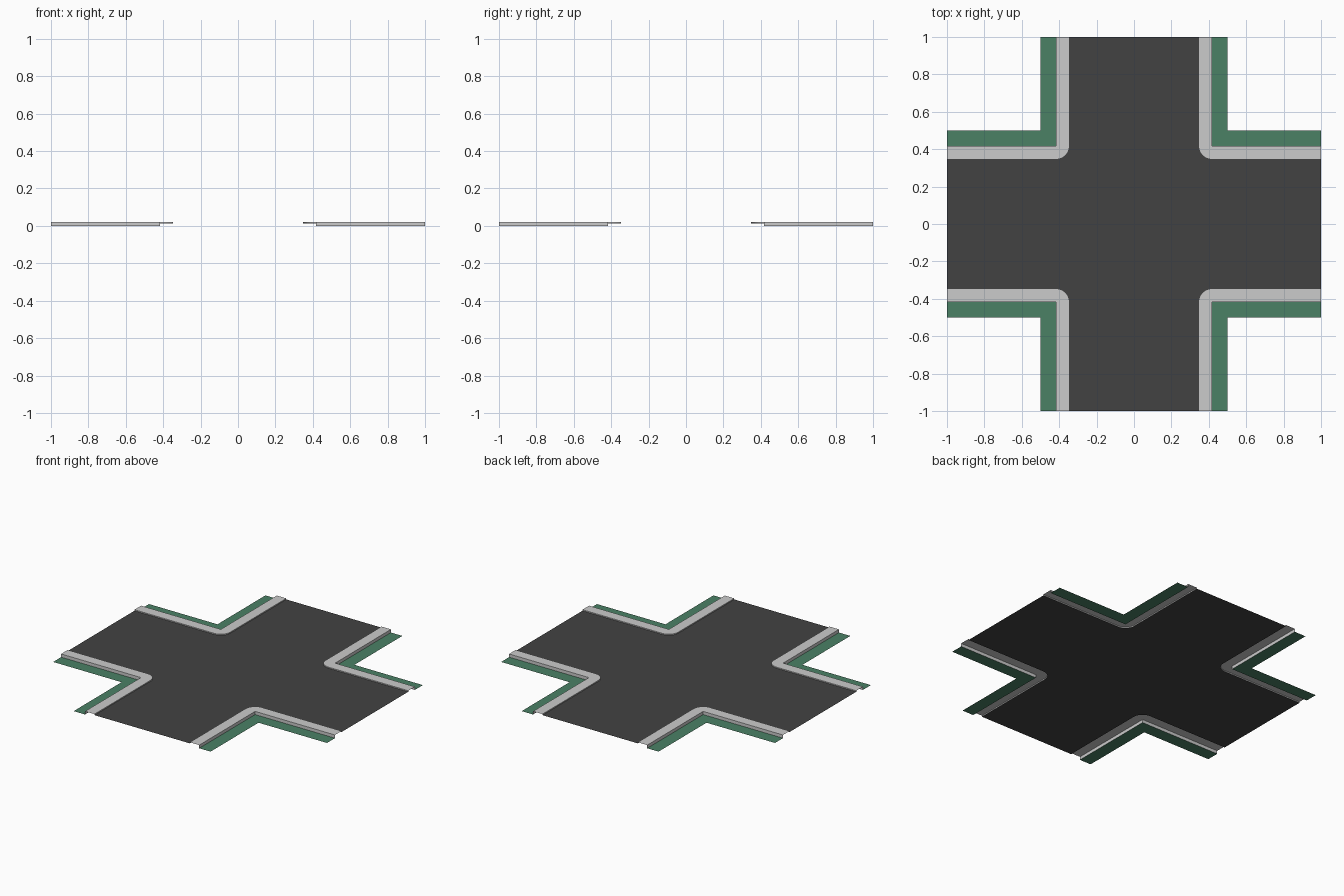
import bpy, bmesh, math

if "Cube" in bpy.data.objects:
    bpy.data.objects.remove(bpy.data.objects["Cube"])

# Main dimensions
ROAD, CURB, VERGE, END = 0.348, 0.417, 0.5, 1.0
Z_ROAD, Z_TOP = 0.014, 0.021
SEGMENTS = 10


def material(name, color):
    m = bpy.data.materials.new(name)
    m.diffuse_color = color
    m.use_nodes = True
    m.node_tree.nodes["Principled BSDF"].inputs["Base Color"].default_value = m.diffuse_color
    return m


def build(name, faces, mat=None):
    """Make an object from a list of polygons, welding shared points."""
    bm = bmesh.new()
    for f in faces:
        bm.faces.new([bm.verts.new(p) for p in f])
    bmesh.ops.remove_doubles(bm, verts=bm.verts, dist=1e-6)
    me = bpy.data.meshes.new(name)
    bm.to_mesh(me)
    bm.free()
    ob = bpy.data.objects.new(name, me)
    bpy.context.collection.objects.link(ob)
    if mat:
        me.materials.append(mat)
    return ob


def turn(p, k):
    """Rotate a 2D point by k quarter turns."""
    x, y = p
    for _ in range(k):
        x, y = -y, x
    return x, y


def strip(a, b, za, zb):
    """Quads between two matching paths."""
    return [[(*a[i], za), (*a[i + 1], za), (*b[i + 1], zb), (*b[i], zb)]
            for i in range(len(a) - 1)]


asphalt = material("asphalt", (0.055, 0.055, 0.055, 1))
concrete = material("concrete", (0.62, 0.63, 0.65, 1))
grass = material("grass", (0.07, 0.22, 0.13, 1))

# Rounded road edge and sharp outer edges of one corner
r = CURB - ROAD
arc = [(CURB + r * math.cos(a), CURB + r * math.sin(a))
       for a in (1.5 * math.pi - 0.5 * math.pi * i / SEGMENTS
                 for i in range(SEGMENTS + 1))]
edge = [(END, ROAD)] + arc + [(ROAD, END)]
back = [(END, CURB)] + [(CURB, CURB)] * len(arc) + [(CURB, END)]
back3 = [(END, CURB), (CURB, CURB), (CURB, END)]
verge3 = [(END, VERGE), (VERGE, VERGE), (VERGE, END)]

outline = []
for k in range(4):
    e, b, b3, v3 = ([turn(p, k) for p in path]
                    for path in (edge, back, back3, verge3))
    outline += e

    # Curb: road-side lip, flat top and outer wall
    faces = strip(e, e, Z_TOP, Z_ROAD)
    for i in range(len(e) - 1):
        quad = [e[i + 1], e[i], b[i], b[i + 1]]
        pts = list(dict.fromkeys(quad))
        faces.append([(*p, Z_TOP) for p in pts])
    faces += strip(b3, b3, 0, Z_TOP)
    build(f"curb_{k + 1}", [f[::1] for f in faces], concrete)

    # Grass verge at ground level
    build(f"grass_verge_{k + 1}", strip(v3, b3, 0, 0), grass)

# Road surface: centre polygon plus four arms
road = []
inner = []
for k in range(4):
    inner += [turn(p, k) for p in arc]
    arm = [(CURB, -ROAD), (END, -ROAD), (END, ROAD), (CURB, ROAD)]
    road.append([(*turn(p, k), Z_ROAD) for p in arm])
road.append([(*p, Z_ROAD) for p in inner])
ob = build("road", road, asphalt)

# Make all surfaces face up or outward
for o in bpy.context.collection.objects:
    bm = bmesh.new()
    bm.from_mesh(o.data)
    bm.normal_update()
    bmesh.ops.reverse_faces(bm, faces=[f for f in bm.faces if f.normal.z < -0.5])
    bm.to_mesh(o.data)
    bm.free()
